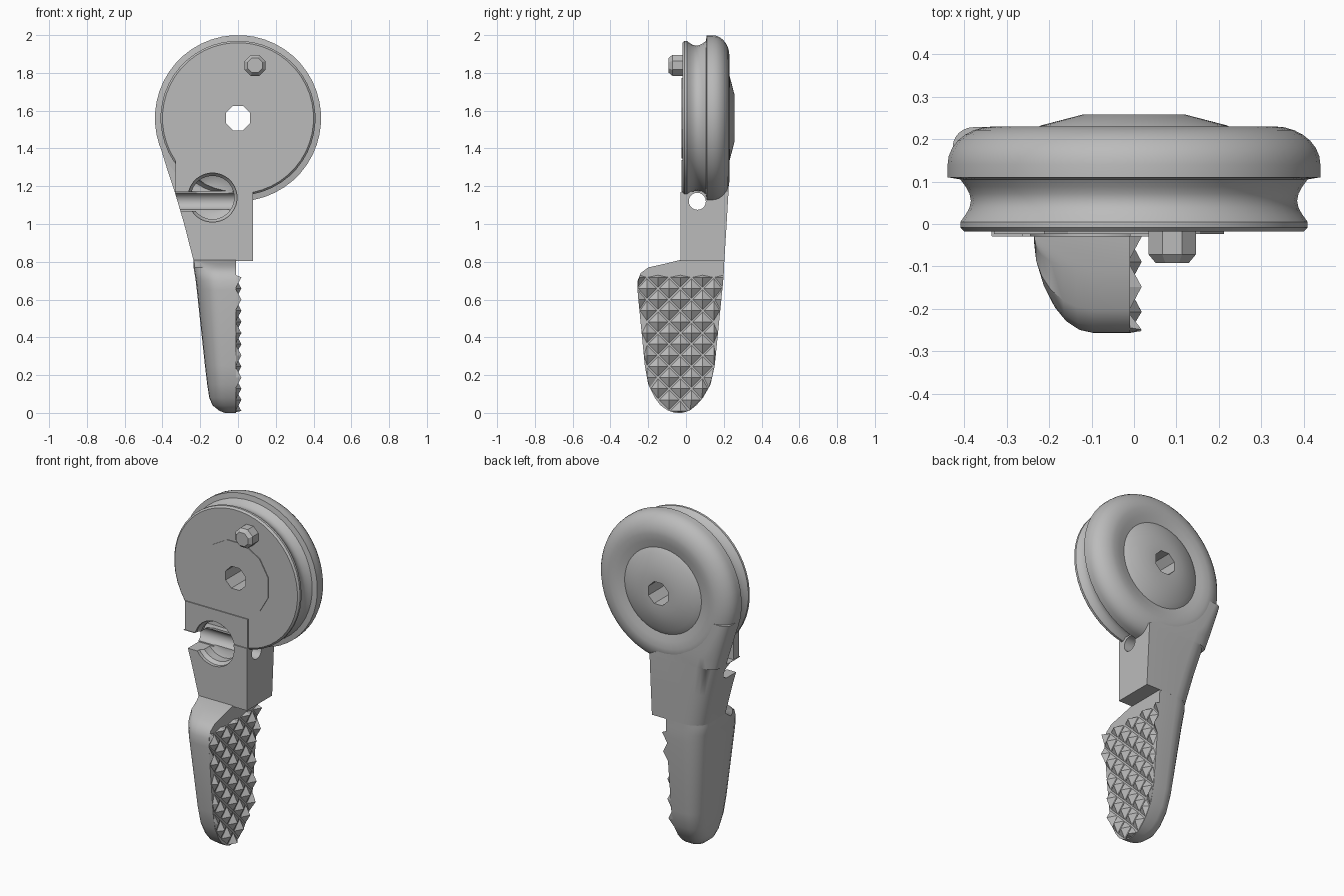
import bpy, bmesh, math
from mathutils import Matrix, Vector

cube = bpy.data.objects.get("Cube")
if cube:
    bpy.data.objects.remove(cube, do_unlink=True)

grey = bpy.data.materials.new("plain grey")
grey.use_nodes = True
grey.diffuse_color = (0.5, 0.5, 0.5, 1)
grey.node_tree.nodes["Principled BSDF"].inputs["Base Color"].default_value = (0.5, 0.5, 0.5, 1)


def finish(name, bm):
    bmesh.ops.remove_doubles(bm, verts=bm.verts, dist=0.0002)
    bmesh.ops.recalc_face_normals(bm, faces=bm.faces)
    mesh = bpy.data.meshes.new(name)
    bm.to_mesh(mesh)
    bm.free()
    mesh.materials.append(grey)
    ob = bpy.data.objects.new(name, mesh)
    bpy.context.collection.objects.link(ob)
    return ob


def lathe(name, profile, x, z, segments):
    """Turn (radius, y) points about a front-to-back axis."""
    bm = bmesh.new()
    start = Matrix.Rotation(math.pi / segments, 3, "Y")
    verts = [bm.verts.new(start @ Vector((r, y, 0))) for r, y in profile]
    edges = [bm.edges.new(pair) for pair in zip(verts, verts[1:])]
    bmesh.ops.spin(bm, geom=verts + edges, cent=(0, 0, 0), axis=(0, 1, 0),
                   angle=math.tau, steps=segments)
    bmesh.ops.translate(bm, verts=bm.verts, vec=(x, 0, z))
    return finish(name, bm)


def box(name, lo, hi):
    bm = bmesh.new()
    bmesh.ops.create_cube(bm, size=1)
    for v in bm.verts:
        v.co = [a + (b - a) * (c + 0.5) for a, b, c in zip(lo, hi, v.co)]
    return finish(name, bm)


def section(z, left, right, front, back, steps=6):
    """Horizontal outline with rounded front-left and back-left corners."""
    width = right - left
    fx, fy = 0.6 * width, max(0.0, 0.9 * (-0.03 - front))
    bx, by = min(0.11, 0.5 * width), min(0.09, 0.4 * (back - front))
    if fy == 0:
        fx = 0.0
    pts = [(right, front, z)]
    for i in range(steps + 1):
        a = math.pi / 2 * i / steps
        pts.append((left + fx * (1 - math.sin(a)), front + fy * (1 - math.cos(a)), z))
    for i in range(steps + 1):
        a = math.pi / 2 * i / steps
        pts.append((left + bx * (1 - math.cos(a)), back - by * (1 - math.sin(a)), z))
    pts.append((right, back, z))
    return pts


def loft(name, levels):
    bm = bmesh.new()
    rings = [[bm.verts.new(p) for p in section(*lv)] for lv in levels]
    n = len(rings[0])
    for low, high in zip(rings, rings[1:]):
        for i in range(n):
            j = (i + 1) % n
            bm.faces.new((low[i], low[j], high[j], high[i]))
    bm.faces.new(rings[0])
    bm.faces.new(rings[-1])
    return finish(name, bm)


def cut(target, cutters):
    bpy.context.view_layer.objects.active = target
    for cutter in cutters:
        cutter.hide_render = True
        mod = target.modifiers.new("cut", "BOOLEAN")
        mod.operation, mod.solver, mod.object = "DIFFERENCE", "EXACT", cutter
        bpy.ops.object.modifier_apply(modifier=mod.name)


# Grooved wheel with a rounded back rim and raised conical hub
HUB_Z = 1.56
rim = [(0.33 + 0.11 * math.cos(a), 0.14 + 0.09 * math.sin(a))
       for a in (math.pi / 2 * i / 7 for i in range(8))]
groove = [(0.41 - 0.025 * math.sin(math.pi * i / 6), 0.005 + 0.1 * i / 6) for i in range(7)]
wheel = lathe("wheel", [(0, -0.018), (0.4, -0.018), (0.41, -0.008)] + groove
              + [(0.44, 0.11)] + rim
              + [(0.29, 0.224), (0.25, 0.214), (0.22, 0.232), (0.12, 0.258), (0, 0.258)],
              0, HUB_Z, 48)
hub_plate = lathe("hub_plate", [(0, -0.01), (0.22, -0.01), (0.22, -0.023), (0, -0.023)],
                  0, HUB_Z, 12)
pin = lathe("stop_pin", [(0, 0), (0.06, 0), (0.06, -0.072), (0.042, -0.092), (0, -0.092)],
            0.09, 1.84, 8)

# Arm: each level is z, left, right, front, back
arm = loft("arm", [(0.805, -0.235, 0.08, -0.03, 0.203),
                   (1.0, -0.285, 0.08, -0.03, 0.215),
                   (1.17, -0.335, 0.08, -0.03, 0.225),
                   (1.175, -0.337, 0.08, 0.105, 0.225),
                   (1.24, -0.358, -0.05, 0.11, 0.228),
                   (1.3, -0.378, -0.22, 0.11, 0.228),
                   (1.46, -0.427, -0.33, 0.11, 0.228)])
tab = box("front_tab", (-0.33, -0.024, 1.16), (0.08, 0.03, 1.34))

# Finger paddle
levels = [(0.0, -0.07, -0.01, -0.06, -0.02),
          (0.012, -0.1, -0.01, -0.095, 0.02),
          (0.04, -0.135, -0.01, -0.135, 0.055),
          (0.08, -0.152, -0.01, -0.165, 0.09),
          (0.15, -0.163, -0.01, -0.2, 0.13),
          (0.25, -0.175, -0.01, -0.218, 0.152),
          (0.65, -0.218, -0.01, -0.257, 0.192),
          (0.7, -0.224, -0.01, -0.256, 0.197),
          (0.74, -0.23, -0.01, -0.24, 0.2),
          (0.77, -0.235, -0.01, -0.2, 0.201),
          (0.79, -0.235, -0.01, -0.11, 0.202),
          (0.81, -0.235, -0.01, -0.03, 0.203)]
paddle = loft("paddle", levels)


def paddle_span(z):
    z = min(max(z, 0.0), 0.8)
    for a, b in zip(levels, levels[1:]):
        if a[0] <= z <= b[0]:
            t = (z - a[0]) / (b[0] - a[0])
            return a[3] + t * (b[3] - a[3]), a[4] + t * (b[4] - a[4])


# Staggered pyramid tread, trimmed to the paddle outline
bm = bmesh.new()
half = 0.059
for row in range(13):
    z = 0.01 + row * half
    for col in range(-5, 5):
        y = -0.03 + (2 * col + row % 2) * half
        lo, hi = paddle_span(z)
        if not lo - 0.02 < y < hi + 0.02:
            continue
        base = []
        for dy, dz in ((half, 0), (0, half), (-half, 0), (0, -half)):
            pz = min(max(z + dz * 0.95, 0.004), 0.73)
            lo, hi = paddle_span(pz)
            base.append((-0.012, min(max(y + dy * 0.95, lo), hi), pz))
        lo, hi = paddle_span(z)
        tip = bm.verts.new((0.018, min(max(y, lo), hi), z))
        ring = [bm.verts.new(p) for p in base]
        for i in range(4):
            bm.faces.new((ring[i], ring[(i + 1) % 4], tip))
tread = finish("tread", bm)

# Cutters: square-drive hole, stepped cable-end seat, side slot and cable hole
drive = lathe("drive_cutter", [(0, -0.2), (0.07, -0.2), (0.07, 0.4), (0, 0.4)], 0, HUB_Z, 8)
seat = lathe("seat_cutter", [(0, -0.2), (0.13, -0.2), (0.13, -0.01), (0.115, 0.01),
                             (0.115, 0.06), (0.085, 0.075), (0, 0.075)], -0.135, 1.14, 32)
slot = box("slot_cutter", (-0.5, -0.2, 1.07), (-0.16, 0.07, 1.17))
bm = bmesh.new()
bmesh.ops.create_cone(bm, cap_ends=True, segments=20, radius1=0.045, radius2=0.045, depth=1.2,
                      matrix=Matrix.Translation((0, 0.06, 1.12)) @ Matrix.Rotation(math.pi / 2, 4, "Y"))
cable = finish("cable_cutter", bm)

cut(wheel, [drive, seat])
cut(hub_plate, [drive])
cut(arm, [seat, slot, cable])
cut(tab, [seat, slot])
for cutter in (drive, seat, slot, cable):
    bpy.data.objects.remove(cutter, do_unlink=True)

# Smooth the rounded parts and keep their edges crisp
for ob in (wheel, arm, paddle):
    bpy.ops.object.select_all(action="DESELECT")
    ob.select_set(True)
    bpy.context.view_layer.objects.active = ob
    bpy.ops.object.shade_smooth_by_angle(angle=math.radians(32))
